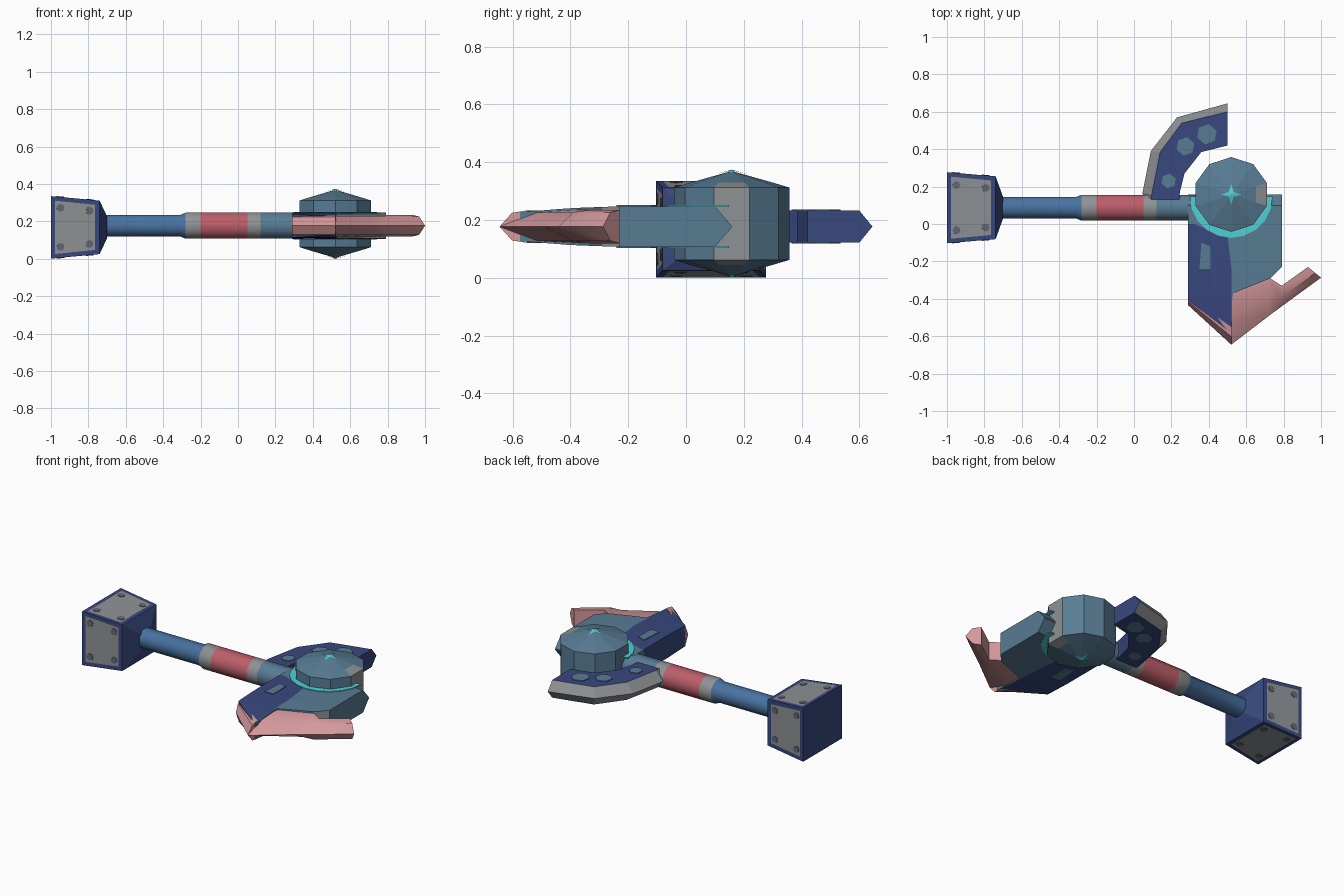
import bpy, bmesh, math
from mathutils import Vector

cube = bpy.data.objects.get("Cube")
if cube:
    bpy.data.objects.remove(cube, do_unlink=True)


def material(name, r, g, b):
    lin = [((c / 255 + 0.055) / 1.055) ** 2.4 for c in (r, g, b)] + [1]
    m = bpy.data.materials.new(name)
    m.use_nodes = True
    m.diffuse_color = lin
    m.node_tree.nodes["Principled BSDF"].inputs["Base Color"].default_value = lin
    return m


STEEL = material("steel blue", 88, 124, 148)
NAVY = material("navy blue", 56, 72, 126)
GREY = material("plate grey", 143, 146, 149)
DARK = material("rivet grey", 100, 104, 116)
PINK = material("edge pink", 214, 154, 157)
RED = material("grip red", 188, 94, 106)
BLUE = material("shaft blue", 72, 114, 160)
CYAN = material("glow cyan", 80, 208, 212)

CZ = 0.177          # mid height of the weapon
AXIS_Y = 0.087      # centre line of the handle
HUB = Vector((0.52, 0.158, 0.187))


def finish(name, bm, mats, smooth=None):
    bmesh.ops.recalc_face_normals(bm, faces=bm.faces)
    me = bpy.data.meshes.new(name)
    bm.to_mesh(me)
    bm.free()
    for m in mats:
        me.materials.append(m)
    ob = bpy.data.objects.new(name, me)
    bpy.context.collection.objects.link(ob)
    if smooth:
        bpy.ops.object.select_all(action='DESELECT')
        ob.select_set(True)
        bpy.context.view_layer.objects.active = ob
        bpy.ops.object.shade_smooth_by_angle(angle=math.radians(smooth))
    return ob


def loft(sections, pick=lambda i, j: 0):
    """Skin closed cross-sections; pick(segment, side) gives the material."""
    bm = bmesh.new()
    rings = [[bm.verts.new(p) for p in s] for s in sections]
    n = len(rings[0])
    for i in range(len(rings) - 1):
        for j in range(n):
            k = (j + 1) % n
            f = bm.faces.new((rings[i][j], rings[i][k], rings[i + 1][k], rings[i + 1][j]))
            f.material_index = pick(i, j)
    bm.faces.new(rings[0])
    bm.faces.new(rings[-1])
    return bm


def plates(name, outline, half, mat):
    """Thin matching plates on the upper and lower side of a blade."""
    for side, label in ((1, "upper"), (-1, "lower")):
        z = CZ + side * half
        bm = loft([[(x, y, z - side * 0.003) for x, y in outline],
                   [(x, y, z + side * 0.004) for x, y in outline]])
        finish(f"{name}_{label}", bm, [mat])


def ngon(cx, cy, r, n, start=0, sweep=360):
    steps = n if sweep == 360 else n + 1
    return [(cx + r * math.cos(math.radians(start + sweep * k / n)),
             cy + r * math.sin(math.radians(start + sweep * k / n))) for k in range(steps)]


# Handle: one shaft with coloured bands along its length
stations = [(-0.72, 0.062), (-0.31, 0.062), (-0.28, 0.075), (-0.20, 0.075),
            (0.05, 0.075), (0.12, 0.075), (0.36, 0.075)]
bands = [0, 0, 1, 2, 1, 3]
sections = [[(x, y, z) for y, z in ngon(AXIS_Y, CZ, r, 8, 22.5)] for x, r in stations]
finish("handle", loft(sections, lambda i, j: bands[i]), [BLUE, GREY, RED, STEEL], 60)

# Pommel: tapered block with inset plates on its four sides
def block(x, hy, hz):
    return [(x, AXIS_Y + sy * hy, 0.168 + sz * hz)
            for sy, sz in ((-1, -1), (1, -1), (1, 1), (-1, 1))]


bm = loft([block(-1, 0.19, 0.167), block(-0.74, 0.168, 0.143), block(-0.70, 0.057, 0.058)])
bm.normal_update()
bmesh.ops.recalc_face_normals(bm, faces=bm.faces)
sides = [f for f in bm.faces if abs(f.normal.x) < 0.5 and f.calc_center_median().x < -0.8]
bmesh.ops.inset_individual(bm, faces=sides, thickness=0.033, depth=0)
rivet_spots = []
for f in sides:
    f.material_index = 1
    mid = f.calc_center_median()
    rivet_spots += [(v.co.lerp(mid, 0.27), f.normal.copy()) for v in f.verts]
finish("pommel", bm, [NAVY, GREY])

# Rivets on the pommel plates
bm = bmesh.new()
for spot, normal in rivet_spots:
    made = bmesh.ops.create_cone(bm, cap_ends=True, segments=8, radius1=0.021,
                                 radius2=0.021, depth=0.006)
    turn = normal.to_track_quat('Z', 'Y').to_matrix()
    for v in made["verts"]:
        v.co = turn @ v.co + spot
finish("pommel_rivets", bm, [DARK])

# Hub: ten-sided drum with conical caps
profile = [(0.001, 0.182), (0.14, 0.143), (0.2, 0.125)]
profile = [(r, -z) for r, z in profile] + profile[::-1]
sections = [[(x, y, HUB.z + z) for x, y in ngon(HUB.x, HUB.y, r, 10, 90)] for r, z in profile]
finish("hub", loft(sections, lambda i, j: 1 if j == 7 and 0 < i < 4 else 0), [STEEL, GREY])

# Four-pointed stars on the hub caps
for side, label in ((1, "upper"), (-1, "lower")):
    bm = bmesh.new()
    tip = bm.verts.new((HUB.x, HUB.y, HUB.z + side * 0.187))
    ring = []
    for k in range(8):
        r = 0.018 if k % 2 else 0.055
        a = math.pi * k / 4
        ring.append(bm.verts.new((HUB.x + r * math.cos(a), HUB.y + r * math.sin(a),
                                  HUB.z + side * (0.187 - 0.28 * r))))
    for k in range(8):
        bm.faces.new((tip, ring[k], ring[(k + 1) % 8]))
    bm.faces.new(ring)
    finish(f"hub_star_{label}", bm, [CYAN])

# Main blade body: rows of (y, left x, right x, half thickness)
rows = [(0.157, 0.29, 0.79, 0.004), (0.10, 0.29, 0.79, 0.07), (0.0, 0.29, 0.79, 0.07),
        (-0.07, 0.29, 0.79, 0.07), (-0.23, 0.29, 0.79, 0.07), (-0.29, 0.29, 0.73, 0.068),
        (-0.37, 0.29, 0.53, 0.065), (-0.41, 0.29, 0.525, 0.063), (-0.575, 0.51, 0.525, 0.05)]
sections = []
for y, x0, x1, h in rows:
    seam = 0.32 if y == 0 else (0.5 if y == -0.07 else 0.52)
    sections.append([(x0, y, CZ + h), (seam, y, CZ + h), (x1, y, CZ + h),
                     (x1, y, CZ - h), (seam, y, CZ - h), (x0, y, CZ - h)])


def body_colour(i, j):
    if i == 4 and j == 2:
        return 2
    return 1 if i >= 2 and j in (0, 4, 5) else 0


finish("blade_body", loft(sections, body_colour), [STEEL, NAVY, GREY])
plates("blade_panel", [(0.35, -0.24), (0.41, -0.24), (0.41, -0.12), (0.36, -0.10)], 0.07, STEEL)
plates("hub_glow_rim", ngon(HUB.x, HUB.y - 0.01, 0.222, 10, 180, 180), 0.07, CYAN)


# Pink cutting edges: pairs of inner and outer points, sharp on the outside
def cutting_edge(name, pairs, half, smooth=None):
    sections = []
    for inner, outer in pairs:
        a, b = Vector(inner), Vector(outer)
        m = a.lerp(b, 0.55)
        sections.append([(*a, CZ + half), (*m, CZ + half * 0.85), (*b, CZ),
                         (*m, CZ - half * 0.85), (*a, CZ - half)])
    finish(name, loft(sections), [PINK], smooth)


cutting_edge("front_edge", [((0.29, -0.39), (0.29, -0.435)), ((0.52, -0.55), (0.52, -0.645))], 0.056)
cutting_edge("hooked_edge", [((0.52, -0.36), (0.52, -0.645)), ((0.72, -0.285), (0.72, -0.492)),
                             ((0.79, -0.33), (0.79, -0.44)), ((0.93, -0.23), (1.0, -0.287))], 0.058, 35)

# Curved rear blade: inner, shoulder and sharp outer points
stations = [((0.24, 0.09), (0.09, 0.09), (0.075, 0.10)),
            ((0.245, 0.17), (0.095, 0.16), (0.045, 0.165)),
            ((0.27, 0.27), (0.14, 0.385), (0.09, 0.39)),
            ((0.36, 0.385), (0.255, 0.54), (0.23, 0.57)),
            ((0.50, 0.42), (0.50, 0.60), (0.50, 0.645))]
H = 0.055
sections = [[(*a, CZ + H), (*m, CZ + H), (*b, CZ), (*m, CZ - H), (*a, CZ - H)]
            for a, m, b in stations]
finish("rear_blade", loft(sections, lambda i, j: 1 if j in (1, 2) else 0), [NAVY, GREY])
for k, (x, y, r) in enumerate([(0.39, 0.48, 0.055), (0.275, 0.415, 0.05), (0.185, 0.23, 0.04)]):
    plates(f"rear_blade_panel_{k + 1}", ngon(x, y, r, 6, 20), H, STEEL)
